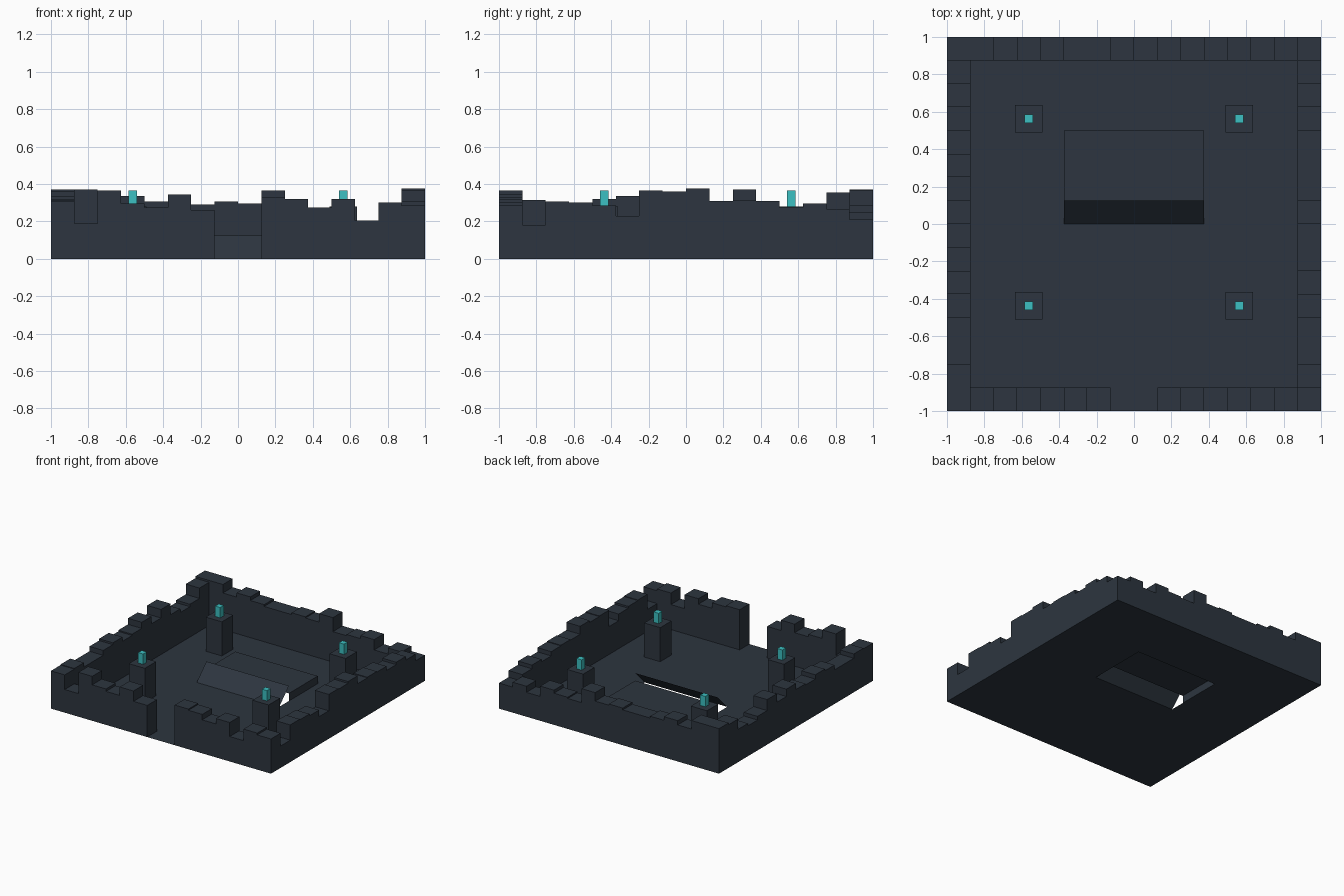
import bpy, bmesh

cube = bpy.data.objects.get("Cube")
if cube:
    bpy.data.objects.remove(cube, do_unlink=True)


def material(name, rgb):
    mat = bpy.data.materials.new(name)
    mat.use_nodes = True
    color = (*rgb, 1)
    mat.diffuse_color = color
    mat.node_tree.nodes["Principled BSDF"].inputs["Base Color"].default_value = color
    return mat


STONE = material("dark slate", (0.026, 0.036, 0.050))
CRYSTAL = material("teal crystal", (0.045, 0.53, 0.54))


def finish(name, bm, mat):
    mesh = bpy.data.meshes.new(name)
    bm.to_mesh(mesh)
    bm.free()
    mesh.materials.append(mat)
    obj = bpy.data.objects.new(name, mesh)
    bpy.context.collection.objects.link(obj)
    return obj


def add_box(bm, x0, x1, y0, y1, z0, z1):
    verts = bmesh.ops.create_cube(bm, size=1)["verts"]
    for v in verts:
        v.co = (x1 if v.co.x > 0 else x0,
                y1 if v.co.y > 0 else y0,
                z1 if v.co.z > 0 else z0)


def add_quad(bm, *points):
    return bm.faces.new([bm.verts.new(p) for p in points])


CELL = 0.125          # width of one wall block
HALF, INNER = 1.0, 0.875
HOLE_X, HOLE_Y = 0.375, 0.5

# Ruined walls: one block per cell, heights in hundredths, zero leaves the gate
front = [31, 19, 36.5, 29.5, 27.5, 34.5, 26, 0, 0, 33, 32, 27.5, 32, 20.5, 30, 28.5]
back = [37, 37, 30, 33.5, 30.5, 29, 29, 30.5, 29.5, 36.5, 25, 26, 28.5, 20, 25, 21]
left = [18, 30.5, 30, 28.5, 23, 36.5, 36, 37.5, 31, 31.5, 31, 27.5, 29.5, 26.5]
right = [31.5, 28, 28, 32, 33.5, 30, 31, 36, 30, 37, 28, 25, 27, 35.5]


def wall(name, heights, start, across, along_x):
    bm = bmesh.new()
    for i, h in enumerate(heights):
        if h:
            a = start + i * CELL
            span, depth = (a, a + CELL), (across, across + CELL)
            xy = span + depth if along_x else depth + span
            add_box(bm, *xy, 0, h / 100)
    return finish(name, bm, STONE)


wall("front_wall", front, -HALF, -HALF, True)
wall("back_wall", back, -HALF, INNER, True)
wall("left_wall", left, -INNER, INNER, False)
wall("right_wall", right, -INNER, -HALF, False)

# Thin floor sheet with a rectangular opening
bm = bmesh.new()
xs, ys = (-HALF, -HOLE_X, HOLE_X, HALF), (-HALF, 0, HOLE_Y, HALF)
for i in range(3):
    for j in range(3):
        if (i, j) != (1, 1):
            add_quad(bm, (xs[i], ys[j], 0), (xs[i + 1], ys[j], 0),
                     (xs[i + 1], ys[j + 1], 0), (xs[i], ys[j + 1], 0))
bmesh.ops.remove_doubles(bm, verts=bm.verts, dist=0.0001)
finish("floor", bm, STONE)

# Sloping sheet at the front of the opening, open at its ends
bm = bmesh.new()
add_quad(bm, (-HOLE_X, 0, 0), (HOLE_X, 0, 0),
         (HOLE_X, CELL, CELL), (-HOLE_X, CELL, CELL))
finish("ramp", bm, STONE)

# Low platform over the rest of the opening, open below and towards the ramp
bm = bmesh.new()
add_box(bm, -HOLE_X, HOLE_X, CELL, HOLE_Y, 0, CELL / 2)
bm.normal_update()
gone = [f for f in bm.faces if f.normal.z < -0.5 or f.normal.y < -0.5]
bmesh.ops.delete(bm, geom=gone, context="FACES")
finish("platform", bm, STONE)

# Four pillars, each carrying a crystal
for side, x in (("left", 0.5625), ("right", -0.5625)):
    for end, y in (("front", -0.4375), ("back", 0.5625)):
        for part, r, z0, z1, mat in (("pillar", 0.073, 0, 0.28, STONE),
                                     ("crystal", 0.023, 0.28, 0.365, CRYSTAL)):
            bm = bmesh.new()
            add_box(bm, x - r, x + r, y - r, y + r, z0, z1)
            finish(f"{end}_{side}_{part}", bm, mat)
